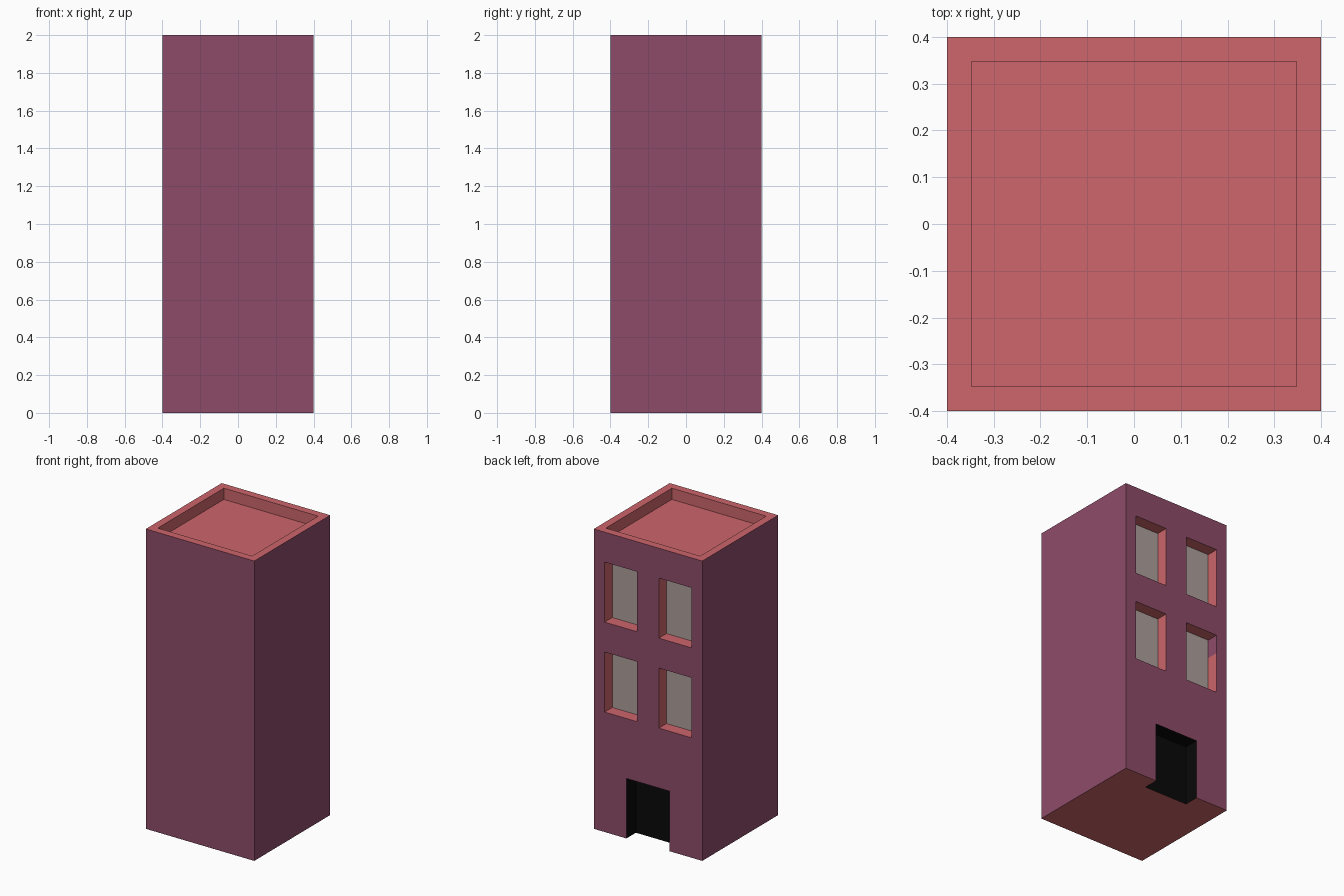
import bpy, bmesh
from mathutils import Vector

if "Cube" in bpy.data.objects:
    bpy.data.objects.remove(bpy.data.objects["Cube"])


def srgb(*rgb):
    return [((c / 255 + 0.055) / 1.055) ** 2.4 if c > 10 else c / 255 / 12.92 for c in rgb] + [1]


def material(name, *rgb):
    m = bpy.data.materials.new(name)
    m.diffuse_color = srgb(*rgb)
    m.use_nodes = True
    m.node_tree.nodes["Principled BSDF"].inputs["Base Color"].default_value = m.diffuse_color
    return m


WALL, TRIM, GLASS, DOOR = range(4)
mats = [material("purple wall", 141, 75, 105), material("red trim", 205, 102, 107),
        material("grey glass", 174, 159, 155), material("black doorway", 9, 9, 9)]


def box(name, lo, hi):
    bm = bmesh.new()
    bmesh.ops.create_cube(bm, size=1)
    lo, hi = Vector(lo), Vector(hi)
    for v in bm.verts:
        v.co = [lo[i] + (v.co[i] + 0.5) * (hi[i] - lo[i]) for i in range(3)]
    me = bpy.data.meshes.new(name)
    bm.to_mesh(me)
    bm.free()
    ob = bpy.data.objects.new(name, me)
    bpy.context.collection.objects.link(ob)
    return ob


# Tower block
tower = box("tower", (-0.4, -0.4, 0), (0.4, 0.4, 2))

# Recesses: roof, doorway and four windows in the back wall
cutters = [box("roof_cutter", (-0.348, -0.348, 1.925), (0.348, 0.348, 2.2)),
           box("door_cutter", (-0.16, 0.3, -0.2), (0.16, 0.6, 0.4))]
for x in (-0.2, 0.2):
    for z in (0.8, 1.4):
        cutters.append(box("window_cutter", (x - 0.12, 0.32, z), (x + 0.12, 0.6, z + 0.4)))
for c in cutters:
    c.hide_render = True
    mod = tower.modifiers.new("cut", 'BOOLEAN')
    mod.operation = 'DIFFERENCE'
    mod.solver = 'EXACT'
    mod.object = c

# Bake the cuts and drop the cutters
dg = bpy.context.evaluated_depsgraph_get()
mesh = bpy.data.meshes.new_from_object(tower.evaluated_get(dg))
tower.modifiers.clear()
tower.data = mesh
for c in cutters:
    bpy.data.objects.remove(c)
mesh.materials.clear()
for m in mats:
    mesh.materials.append(m)

# Colour faces by position and direction
bm = bmesh.new()
bm.from_mesh(mesh)
bm.normal_update()


def is_patch_side(f):
    c = f.calc_center_median()
    return f.normal.x > 0.9 and abs(c.x + 0.32) < 0.01 and 0.8 < c.z < 1.2


# One window side has a wall-coloured upper part
side = [f for f in bm.faces if is_patch_side(f)]
if side:
    geom = side + list({e for f in side for e in f.edges})
    bmesh.ops.bisect_plane(bm, geom=geom, plane_co=(0, 0, 1.075), plane_no=(0, 0, 1))
bm.normal_update()
for f in bm.faces:
    c, n = f.calc_center_median(), f.normal
    outer = any(abs(n[i]) > 0.9 and abs(abs(c[i]) - 0.4) < 0.005 for i in (0, 1))
    if outer:
        f.material_index = WALL
    elif c.z > 0.01 and c.z < 0.41:
        f.material_index = DOOR
    elif n.y > 0.9 and abs(c.y - 0.32) < 0.005:
        f.material_index = GLASS
    elif is_patch_side(f) and c.z > 1.075:
        f.material_index = WALL
    else:
        f.material_index = TRIM
    f.smooth = False
bm.to_mesh(mesh)
bm.free()
